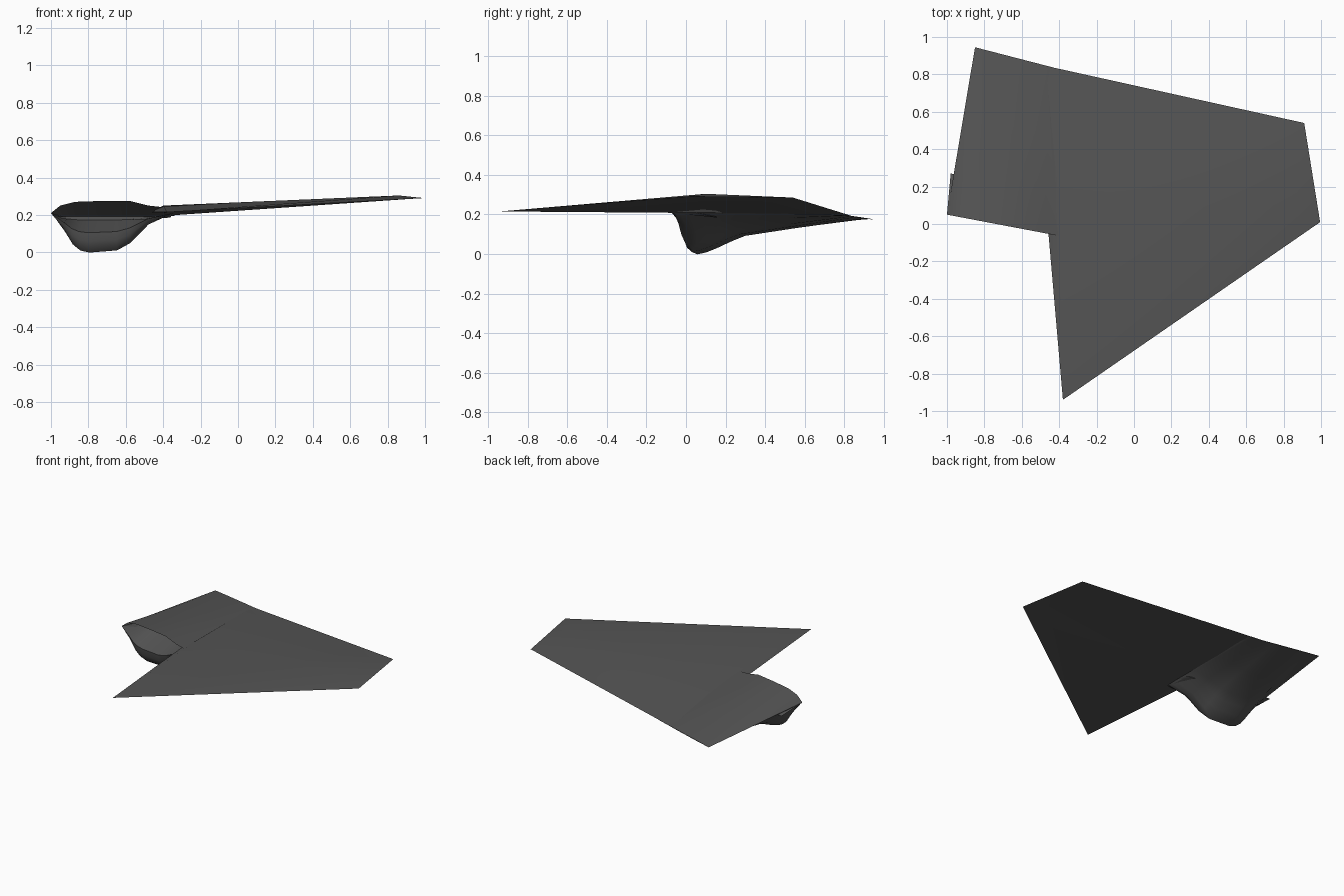
import bpy, bmesh, math

if "Cube" in bpy.data.objects:
    bpy.data.objects.remove(bpy.data.objects["Cube"])

grey = bpy.data.materials.new("dark_grey")
grey.diffuse_color = (0.09, 0.09, 0.09, 1)
grey.use_nodes = True
grey.node_tree.nodes["Principled BSDF"].inputs["Base Color"].default_value = grey.diffuse_color


def finish(name, bm, angle):
    bmesh.ops.recalc_face_normals(bm, faces=bm.faces)
    me = bpy.data.meshes.new(name)
    bm.to_mesh(me)
    bm.free()
    me.materials.append(grey)
    ob = bpy.data.objects.new(name, me)
    bpy.context.collection.objects.link(ob)
    bpy.ops.object.select_all(action='DESELECT')
    ob.select_set(True)
    bpy.context.view_layer.objects.active = ob
    bpy.ops.object.shade_smooth_by_angle(angle=math.radians(angle))


# Wing: sharp-edged outline with a shallow ridge on top
outline = [(-.46, -.02, .215), (-.38, -.94, .215), (.995, .01, .29),
           (.91, .54, .285), (-.47, .845, .19)]
bm = bmesh.new()
rim = [bm.verts.new(p) for p in outline]
tip_top, root_top = bm.verts.new((.86, .10, .304)), bm.verts.new((-.40, .08, .25))
tip_low, root_low = bm.verts.new((.86, .10, .288)), bm.verts.new((-.40, .08, .207))
for tip, root in ((tip_top, root_top), (tip_low, root_low)):
    for f in ((rim[0], rim[1], root), (rim[1], tip, root), (rim[1], rim[2], tip),
              (rim[2], rim[3], tip), (rim[3], rim[4], root), (rim[3], root, tip),
              (rim[4], rim[0], root)):
        bm.faces.new(f)
finish("wing", bm, 25)

# Engine nacelle: front section (x, z) lofted back to a flat trailing edge
top = [(-.34, .235), (-.48, .25), (-.58, .275), (-.72, .275), (-.87, .27), (-.95, .25)]
low = [(-1, .21), (-.93, .11), (-.89, .045), (-.85, .012), (-.80, 0), (-.65, .012),
       (-.58, .05), (-.48, .15), (-.36, .205)]
BASE = .21
# position along the body, depth of the belly
stations = [(0, .5), (.008, .72), (.025, .9), (.05, 1), (.10, .95), (.16, .84),
            (.24, .67), (.32, .52), (.6, .3), (1, .01)]


def section(t, depth, squash=1):
    pts = []
    base = BASE + (.175 - BASE) * t
    for x, z in top + low:
        u = (x + 1) / .66
        xx = (-1 + .66 * u) * (1 - t) + (-.85 + .51 * u) * t
        yy = (.05 - .125 * u) * (1 - t) + (.945 - .132 * u) * t
        dz = z - BASE
        dz *= (1 - t * .98) if dz > 0 else depth
        pts.append((xx, yy, base + dz * squash + .02 * t * u))
    return pts


bm = bmesh.new()
rings = []
# intake throat: front section flattened and set back inside
throat = [(x * .94 - .04, y + .22, z - .025) for x, y, z in section(0, .5, .12)]
rings.append([bm.verts.new(p) for p in throat])
for t, d in stations:
    rings.append([bm.verts.new(p) for p in section(t, d)])
n = len(rings[0])
for a, b in zip(rings, rings[1:]):
    for i in range(n):
        j = (i + 1) % n
        bm.faces.new((a[i], a[j], b[j], b[i]))
bm.faces.new(rings[0])
bm.faces.new(rings[-1])
finish("engine_nacelle", bm, 40)
